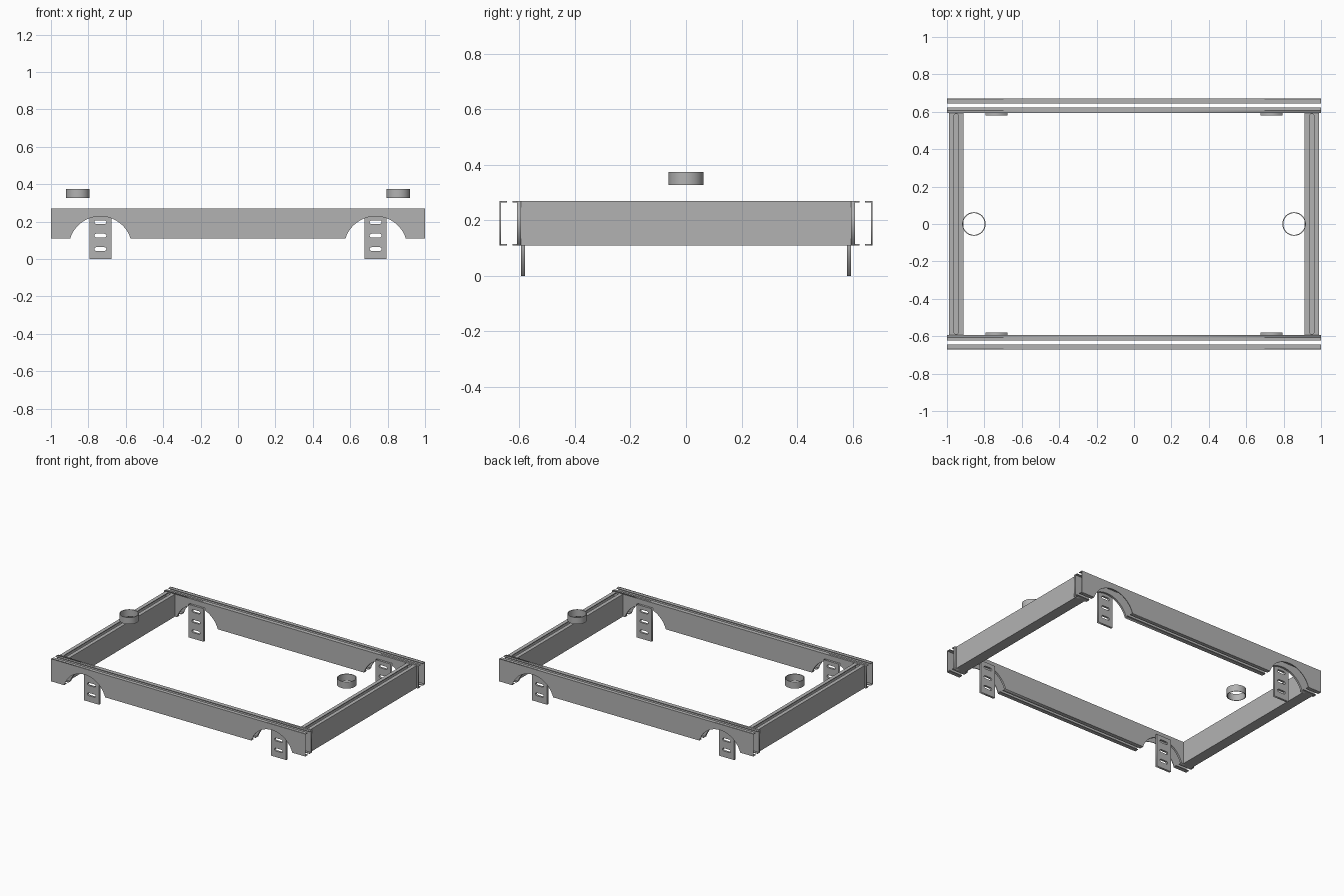
import bpy
import bmesh
from math import pi, sin, cos, asin, sqrt

cube = bpy.data.objects.get("Cube")
if cube:
    bpy.data.objects.remove(cube, do_unlink=True)

grey = bpy.data.materials.new("aluminium grey")
grey.use_nodes = True
colour = (0.45, 0.45, 0.45, 1)
grey.diffuse_color = colour
grey.node_tree.nodes["Principled BSDF"].inputs["Base Color"].default_value = colour

LOW, HIGH = 0.11, 0.27      # rail height
WALL = 0.005
OUTER, INNER = 0.672, 0.594  # faces of the long rails
ARCH_X, ARCH_HALF, ARCH_RISE = 0.736, 0.161, 0.118
TAB_BOTTOM, TAB_TOP = 0.0, 0.235


def plate(name, outlines, thickness, location, upright=False):
    """Flat sheet from an outline plus hole outlines."""
    curve = bpy.data.curves.new(name, "CURVE")
    curve.dimensions = "2D"
    curve.fill_mode = "BOTH"
    curve.extrude = thickness / 2
    for points in outlines:
        spline = curve.splines.new("POLY")
        spline.points.add(len(points) - 1)
        for p, (u, v) in zip(spline.points, points):
            p.co = (u, v, 0, 1)
        spline.use_cyclic_u = True
    obj = bpy.data.objects.new(name, curve)
    bpy.context.collection.objects.link(obj)
    bpy.ops.object.select_all(action="DESELECT")
    obj.select_set(True)
    bpy.context.view_layer.objects.active = obj
    bpy.ops.object.convert(target="MESH")
    obj = bpy.context.object
    obj.location = location
    if upright:
        obj.rotation_euler.x = pi / 2
    bm = bmesh.new()
    bm.from_mesh(obj.data)
    bmesh.ops.remove_doubles(bm, verts=bm.verts, dist=0.0001)
    bmesh.ops.recalc_face_normals(bm, faces=bm.faces)
    bm.to_mesh(obj.data)
    bm.free()
    obj.data.materials.clear()
    obj.data.materials.append(grey)
    return obj


def box(name, x, y, z):
    """Box between pairs of limits."""
    bm = bmesh.new()
    bmesh.ops.create_cube(bm, size=1)
    for v in bm.verts:
        v.co = [(a + b) / 2 + c * abs(b - a) for c, (a, b) in zip(v.co, (x, y, z))]
    mesh = bpy.data.meshes.new(name)
    bm.to_mesh(mesh)
    bm.free()
    mesh.materials.append(grey)
    obj = bpy.data.objects.new(name, mesh)
    bpy.context.collection.objects.link(obj)
    return obj


def rect(u0, u1, v0, v1):
    return [(u0, v0), (u1, v0), (u1, v1), (u0, v1)]


def circle(r, n=48):
    return [(r * cos(2 * pi * i / n), r * sin(2 * pi * i / n)) for i in range(n)]


def slot(u, v, length, width, n=8):
    """Round-ended slot lying along u."""
    r, half = width / 2, length / 2 - width / 2
    points = []
    for side in (1, -1):
        for i in range(n + 1):
            a = -pi / 2 + pi * i / n
            points.append((u + side * (half + r * cos(a)), v + side * r * sin(a)))
    return points


def arch(centre, n=24):
    """Arc cut into the lower edge, from left to right."""
    r = (ARCH_HALF ** 2 + ARCH_RISE ** 2) / (2 * ARCH_RISE)
    base = LOW + ARCH_RISE - r
    limit = asin(ARCH_HALF / r)
    angles = [limit * (2 * i / n - 1) for i in range(n + 1)]
    return [(centre + r * sin(a), base + r * cos(a)) for a in angles]


# Long rails: two facing channels with an open slot between them
web = [(-1, LOW)] + arch(-ARCH_X) + arch(ARCH_X) + [(1, LOW), (1, HIGH), (-1, HIGH)]
gap_in, gap_out = 0.624, 0.645
inner_wall = 0.014
feet = ((-1, -ARCH_X - ARCH_HALF), (-ARCH_X + ARCH_HALF, ARCH_X - ARCH_HALF),
        (ARCH_X + ARCH_HALF, 1))
for side, label in ((-1, "front"), (1, "back")):
    plate(label + "_rail_outer_web", [web], WALL, (0, side * (OUTER - WALL / 2), 0), True)
    plate(label + "_rail_inner_web", [web], inner_wall,
          (0, side * (INNER + inner_wall / 2), 0), True)
    for kind, near, far in (("inner", INNER + inner_wall, gap_in),
                            ("outer", gap_out, OUTER - WALL)):
        y = sorted((side * near, side * far))
        box(f"{label}_rail_{kind}_top_flange", (-1, 1), y, (HIGH - WALL, HIGH))
        for x in feet:
            box(f"{label}_rail_{kind}_bottom_flange", x, y, (LOW, LOW + WALL))

    # Slotted mounting tabs inside each arch
    for end, hand in ((-1, "right"), (1, "left")):
        holes = [slot(0, z, 0.064, 0.02) for z in (0.053, 0.125, 0.197)]
        plate(f"{label}_{hand}_tab", [rect(-0.059, 0.059, TAB_BOTTOM, TAB_TOP)] + holes,
              0.015, (end * ARCH_X, side * (INNER - 0.0075), 0), True)

# End rails: box sections with a groove along the top
x_in, x_out = 0.912, 0.988
for end, label in ((-1, "right"), (1, "left")):
    for kind, a, b in (("inner", x_in, x_in + WALL), ("outer", x_out - WALL, x_out)):
        box(f"{label}_end_rail_{kind}_web", sorted((end * a, end * b)),
            (-INNER, INNER), (LOW, HIGH))
    x = sorted((end * (x_in + WALL), end * (x_out - WALL)))
    box(label + "_end_rail_floor", x, (-INNER, INNER), (LOW, LOW + WALL))
    half = (x[1] - x[0]) / 2
    groove = [(v, u) for u, v in slot(0, 0, 2 * INNER - 0.01, 0.024)]
    plate(label + "_end_rail_top", [rect(-half, half, -INNER, INNER), groove], WALL,
          (sum(x) / 2, 0, HIGH - WALL / 2))

    # Floating ring above each end
    plate(label + "_ring", [circle(0.063), circle(0.058)], 0.048, (end * 0.856, 0, 0.351))
    bpy.ops.object.shade_smooth_by_angle(angle=pi / 6)
